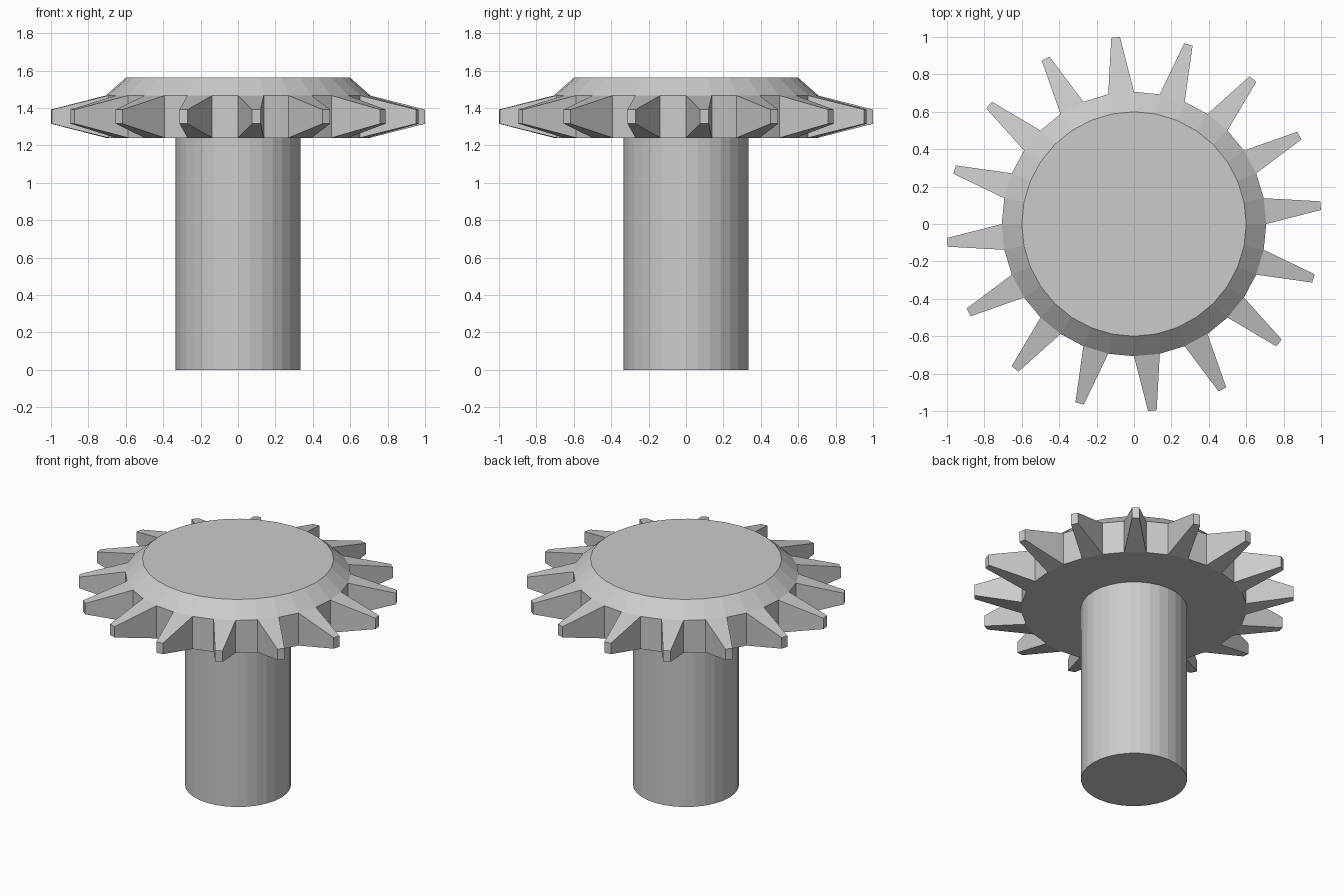
import bpy, bmesh
from math import sin, cos, pi
from mathutils import Vector

if "Cube" in bpy.data.objects:
    bpy.data.objects.remove(bpy.data.objects["Cube"])

SIDES = 32
TIP_DIST = 1.0025      # distance of tooth tip faces from the axis
TIP_SCALE = 0.335      # tip size relative to tooth root


def revolve(bm, profile):
    """Revolve (radius, z) points into a closed solid; return the bands of side faces."""
    rings = [[bm.verts.new((r * cos(2 * pi * i / SIDES), r * sin(2 * pi * i / SIDES), z))
              for i in range(SIDES)] for r, z in profile]
    bands = []
    for a, b in zip(rings, rings[1:]):
        bands.append([bm.faces.new((a[i], a[(i + 1) % SIDES], b[(i + 1) % SIDES], b[i]))
                      for i in range(SIDES)])
    bm.faces.new(rings[0][::-1])
    bm.faces.new(rings[-1])
    return bands


bm = bmesh.new()

# Shaft, underside, rim, sloped shoulder and flat cap in one profile
bands = revolve(bm, [(0.333, 0.0), (0.333, 1.241), (0.707, 1.241),
                     (0.707, 1.467), (0.6, 1.562)])
rim = bands[2]

# Teeth: every other rim face pulled outwards and tapered
for face in rim[::2]:
    c = face.calc_center_median()
    out = Vector((c.x, c.y, 0)).normalized()
    tip = out * TIP_DIST + Vector((0, 0, c.z))
    new = bmesh.ops.extrude_discrete_faces(bm, faces=[face])["faces"][0]
    for v in new.verts:
        v.co = tip + (v.co - c) * TIP_SCALE

bm.normal_update()
bmesh.ops.recalc_face_normals(bm, faces=bm.faces)

mesh = bpy.data.meshes.new("toothed_wheel_on_shaft")
bm.to_mesh(mesh)
bm.free()
obj = bpy.data.objects.new("toothed_wheel_on_shaft", mesh)
bpy.context.collection.objects.link(obj)
